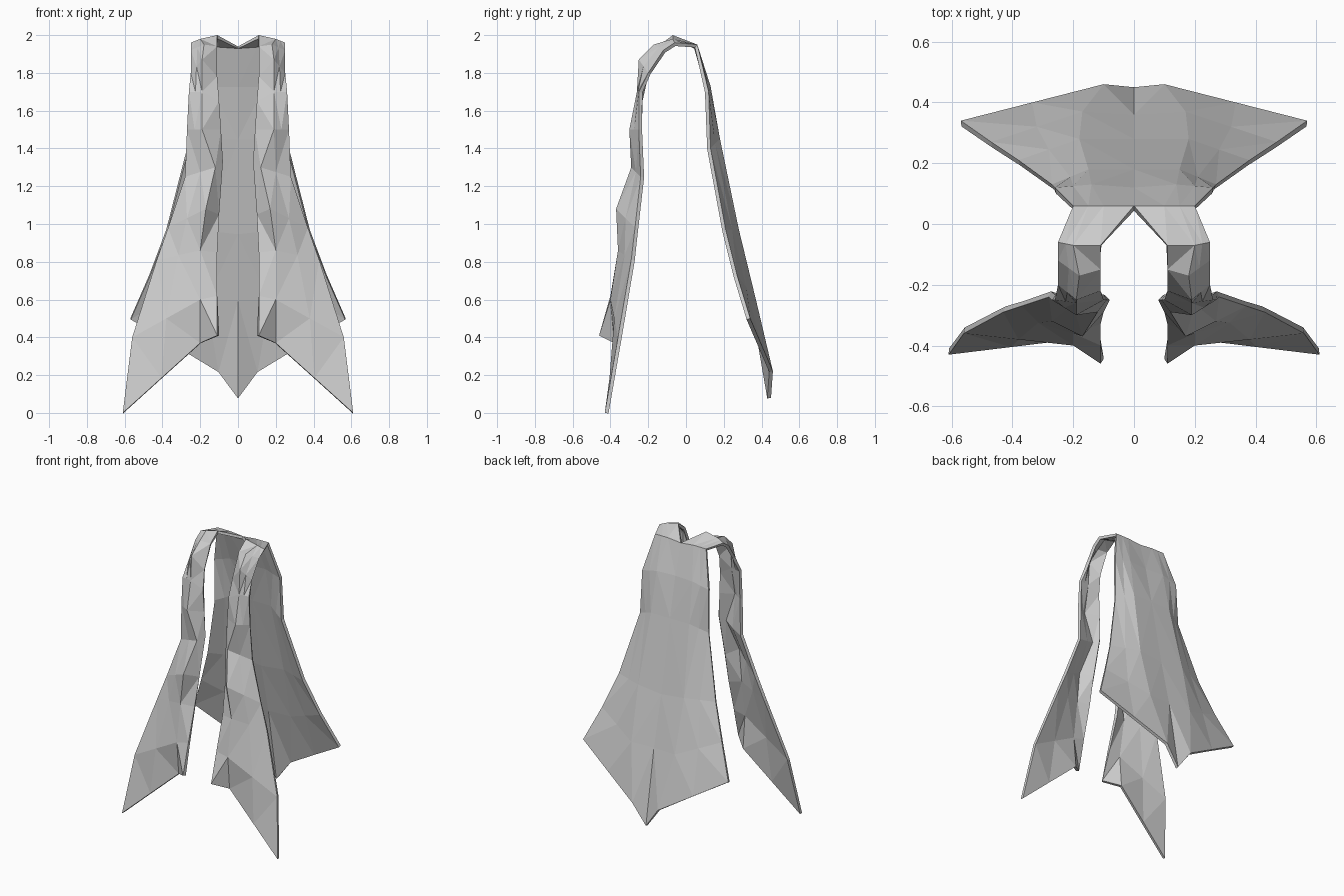
import bpy
import bmesh
from mathutils import Vector

default = bpy.data.objects.get("Cube")
if default:
    bpy.data.objects.remove(default, do_unlink=True)

# One flat cloth colour
cloth = bpy.data.materials.new("grey cloth")
cloth.use_nodes = True
colour = (0.6, 0.6, 0.6, 1)
cloth.diffuse_color = colour
cloth.node_tree.nodes["Principled BSDF"].inputs["Base Color"].default_value = colour

# Back panel, hem to neckline: centre line, fold, outer edge
back_rows = [
    ((0, .45, .08), (.1, .46, .22), (.57, .34, .5)),
    ((0, .36, .6), (.17, .37, .6), (.47, .27, .73)),
    ((0, .28, .95), (.18, .28, .97), (.38, .21, .97)),
    ((0, .18, 1.45), (.15, .18, 1.45), (.27, .13, 1.4)),
    ((0, .12, 1.73), (.14, .13, 1.73), (.26, .12, 1.7)),
    ((0, .06, 1.94), (.1, .06, 1.95), (.2, .06, 1.95)),
]

# Shoulder and front drape, top to hem: inner edge, fold ridge, outer edge
front_rows = [
    ((.11, -.07, 2), (.2, -.07, 1.98), (.25, -.06, 1.96)),
    ((.11, -.15, 1.94), (.18, -.17, 1.95), (.25, -.12, 1.92)),
    ((.11, -.22, 1.78), (.19, -.25, 1.87), (.25, -.2, 1.8)),
    ((.1, -.25, 1.65), (.19, -.26, 1.7), (.26, -.25, 1.7)),
    ((.09, -.25, 1.5), (.19, -.3, 1.5), (.27, -.25, 1.5)),
    ((.08, -.25, 1.33), (.12, -.29, 1.3), (.28, -.24, 1.25)),
    ((.1, -.29, 1.05), (.17, -.37, 1.08), (.37, -.27, .98)),
    ((.11, -.33, .85), (.2, -.36, .86), (.43, -.29, .81)),
    ((.11, -.4, .62), (.2, -.4, .6), (.56, -.36, .4)),
    ((.11, -.46, .41), (.2, -.38, .37), (.61, -.43, 0)),
]


def make_panel_row(bm, points):
    """Add a row of cloth points with one more between fold and edge."""
    inner, fold, outer = (Vector(p) for p in points)
    between = fold.lerp(outer, .5)
    return [bm.verts.new(p) for p in (inner, fold, between, outer)]


def make_cloak(name, rows):
    """Skin the rows into one side, then mirror and thicken it."""
    bm = bmesh.new()
    grid = [make_panel_row(bm, row) for row in rows]
    for lower, upper in zip(grid, grid[1:]):
        for i in range(len(lower) - 1):
            bm.faces.new((upper[i], upper[i + 1], lower[i + 1], lower[i]))
    bmesh.ops.triangulate(bm, faces=bm.faces[:], quad_method="SHORT_EDGE")
    mesh = bpy.data.meshes.new(name)
    bm.to_mesh(mesh)
    bm.free()
    mesh.materials.append(cloth)

    cloak = bpy.data.objects.new(name, mesh)
    bpy.context.collection.objects.link(cloak)
    mirror = cloak.modifiers.new("other side", "MIRROR")
    mirror.use_axis = (True, False, False)
    mirror.use_mirror_merge = True
    thickness = cloak.modifiers.new("cloth thickness", "SOLIDIFY")
    thickness.thickness = .02
    thickness.offset = -1
    return cloak


make_cloak("cloak", back_rows + front_rows)
